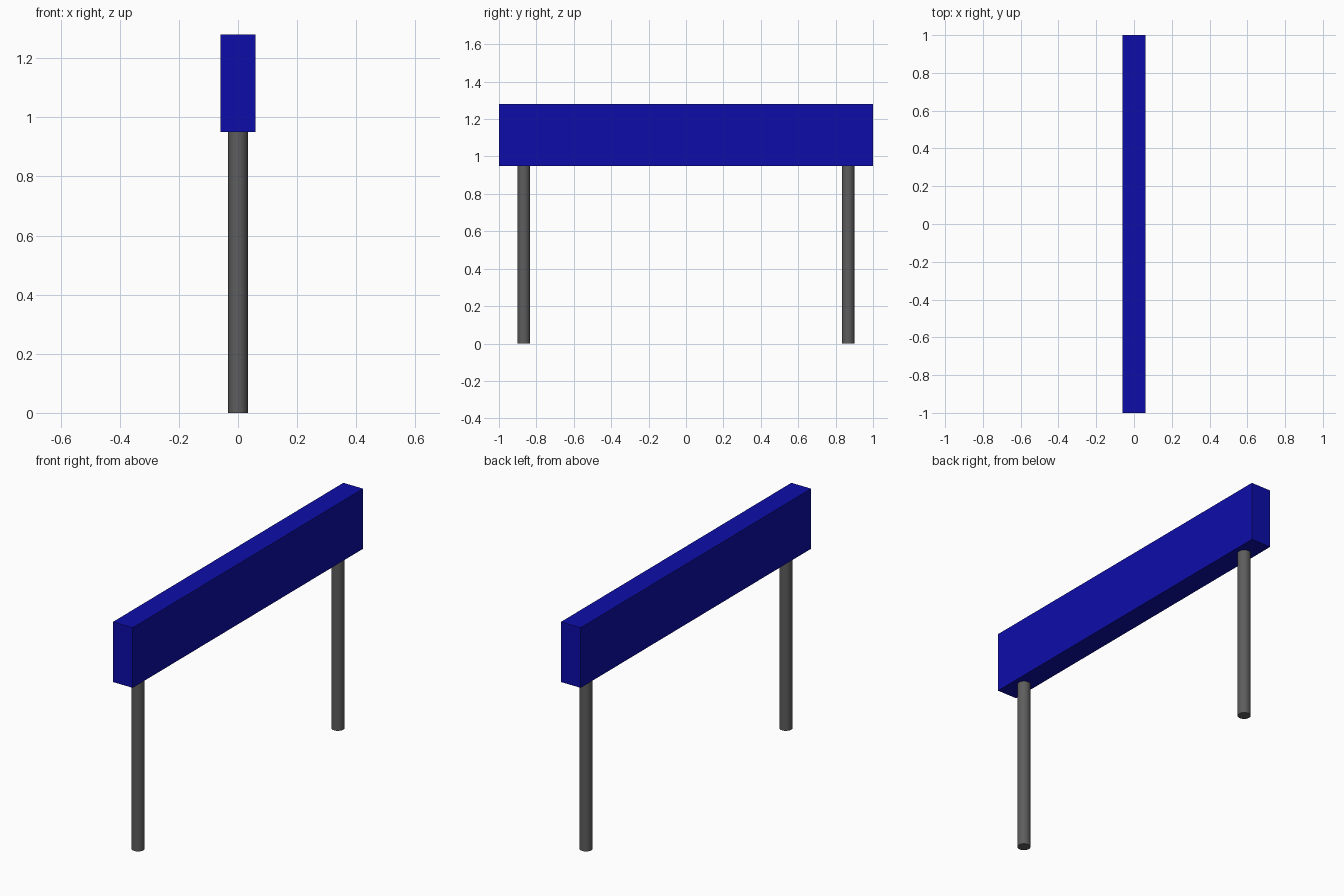
import bpy

if "Cube" in bpy.data.objects:
    bpy.data.objects.remove(bpy.data.objects["Cube"])


def material(name, rgb):
    m = bpy.data.materials.new(name)
    m.diffuse_color = (*rgb, 1.0)
    m.use_nodes = True
    m.node_tree.nodes["Principled BSDF"].inputs["Base Color"].default_value = m.diffuse_color
    return m


blue = material("deep blue", (0.004, 0.004, 0.4))
grey = material("dark grey", (0.11, 0.11, 0.11))

LENGTH, WIDTH = 2.0, 0.12
BOTTOM, TOP = 0.95, 1.28
POST_Y, POST_R = 0.867, 0.033

# Sign board: long box carried by the posts
bpy.ops.mesh.primitive_cube_add(size=1, location=(0, 0, (BOTTOM + TOP) / 2))
board = bpy.context.object
board.name = "board"
board.scale = (WIDTH, LENGTH, TOP - BOTTOM)
bpy.ops.object.transform_apply(location=False, rotation=False, scale=True)
board.data.materials.append(blue)

# Two round posts
for side, name in ((-1, "front_post"), (1, "back_post")):
    bpy.ops.mesh.primitive_cylinder_add(vertices=32, radius=POST_R, depth=BOTTOM,
                                        location=(0, side * POST_Y, BOTTOM / 2))
    post = bpy.context.object
    post.name = name
    post.data.materials.append(grey)
    bpy.ops.object.shade_smooth_by_angle()
